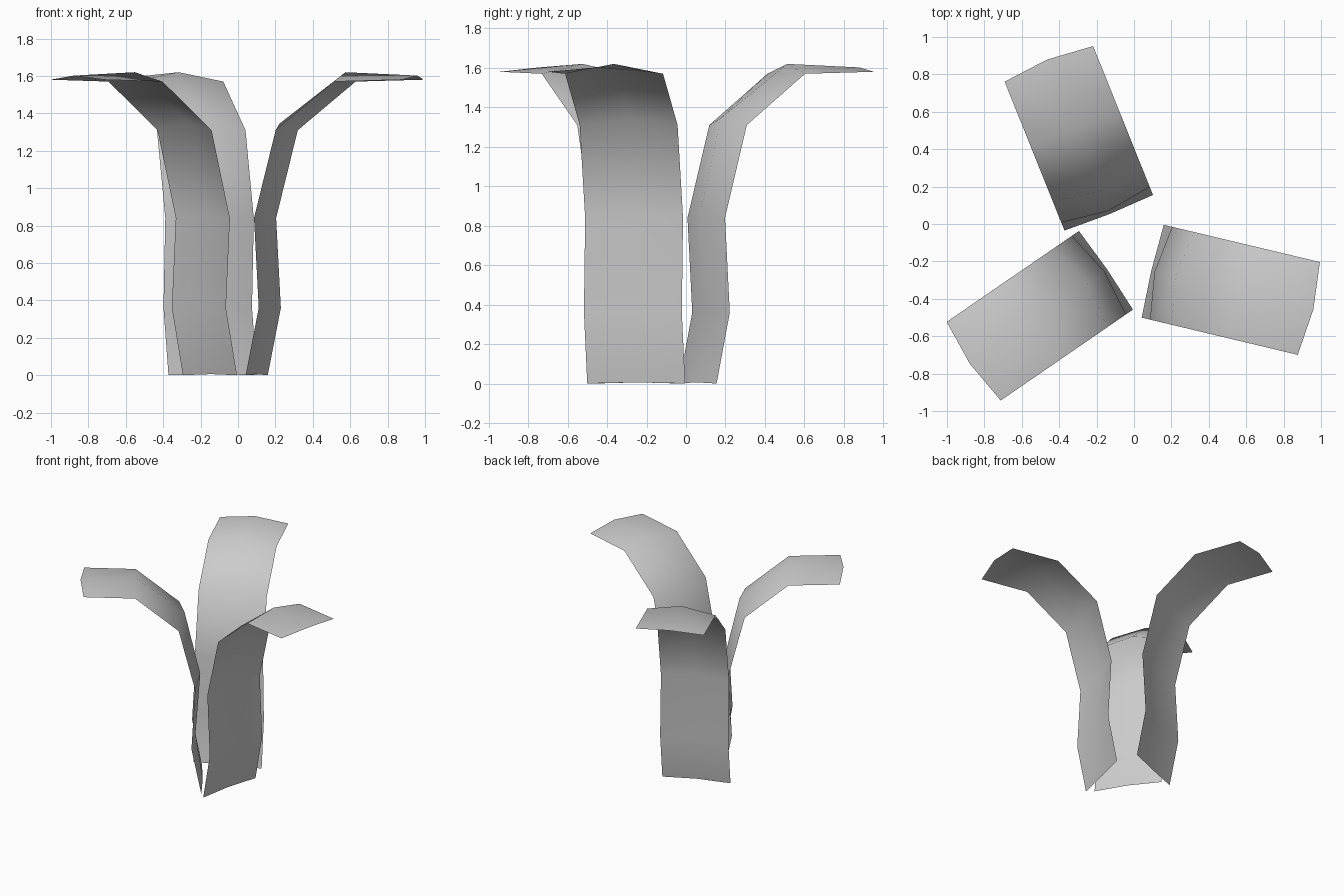
import bpy
from math import radians, sin, cos

if "Cube" in bpy.data.objects:
    bpy.data.objects.remove(bpy.data.objects["Cube"])

# Leaf profiles as (outward distance, height): side edges and raised midrib
EDGE = [(0, 0), (0.072, 0.36), (0.046, 0.84), (0.165, 1.31), (0.483, 1.57), (0.858, 1.58)]
RIB = [(-0.008, 0.006), (0.045, 0.365), (0.010, 0.85), (0.125, 1.345), (0.488, 1.62), (0.883, 1.602)]
HALF_WIDTH = 0.255


def leaf(name, base, angle):
    """Strip two quads wide, bending outward along the given heading."""
    a = radians(angle)
    verts = []
    for e, r in zip(EDGE, RIB):
        for (d, z), w in ((e, -HALF_WIDTH), (r, 0), (e, HALF_WIDTH)):
            verts.append((base[0] + d * cos(a) - w * sin(a),
                          base[1] + d * sin(a) + w * cos(a), z))
    faces = []
    for i in range(len(EDGE) - 1):
        for j in range(2):
            k = i * 3 + j
            faces.append((k, k + 3, k + 4, k + 1))
    mesh = bpy.data.meshes.new(name)
    mesh.from_pydata(verts, [], faces)
    mesh.shade_smooth()
    obj = bpy.data.objects.new(name, mesh)
    bpy.context.collection.objects.link(obj)
    return obj


# Three leaves around the centre
leaf("leaf_right", (0.10, -0.2525), -13.4)
leaf("leaf_back", (-0.135, 0.06), 111.9)
leaf("leaf_front_left", (-0.15, -0.2475), 214.5)
